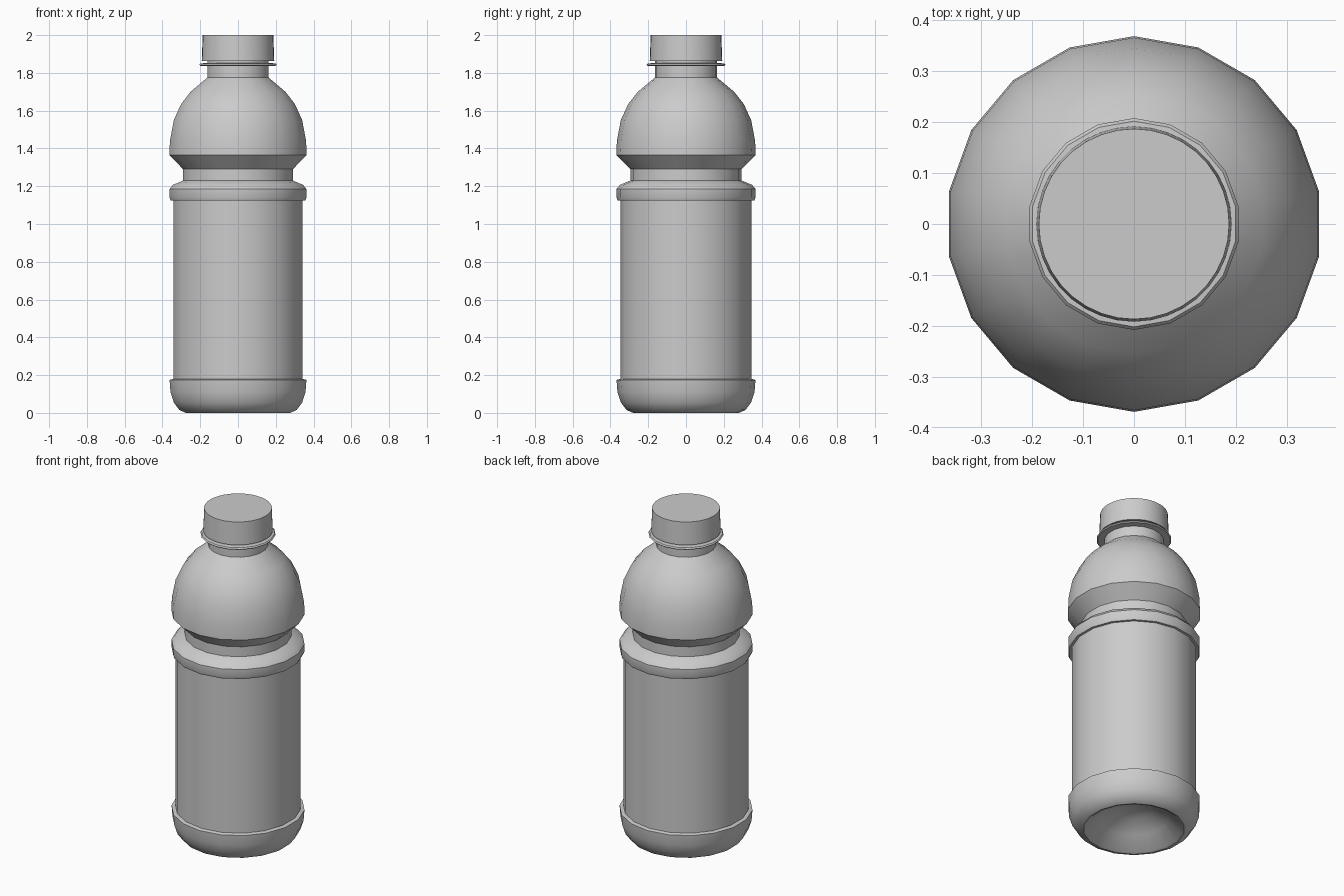
import bpy, bmesh, math

cube = bpy.data.objects.get("Cube")
if cube:
    bpy.data.objects.remove(cube, do_unlink=True)

grey = bpy.data.materials.new("plain grey")
grey.use_nodes = True
colour = (0.6, 0.6, 0.6, 1)
grey.diffuse_color = colour
grey.node_tree.nodes["Principled BSDF"].inputs["Base Color"].default_value = colour


def lathe(name, profile, sides):
    """Revolve a (radius, height) profile about z, first vertex on +y."""
    bm = bmesh.new()
    rings = []
    for r, z in profile:
        if r == 0:
            rings.append([bm.verts.new((0, 0, z))] * sides)
            continue
        ring = []
        for i in range(sides):
            a = math.pi / 2 + math.tau * i / sides
            ring.append(bm.verts.new((r * math.cos(a), r * math.sin(a), z)))
        rings.append(ring)
    for low, high in zip(rings, rings[1:]):
        for i in range(sides):
            j = (i + 1) % sides
            corners = list(dict.fromkeys((low[i], low[j], high[j], high[i])))
            bm.faces.new(corners)
    bmesh.ops.recalc_face_normals(bm, faces=bm.faces)
    mesh = bpy.data.meshes.new(name)
    bm.to_mesh(mesh)
    bm.free()
    mesh.materials.append(grey)
    obj = bpy.data.objects.new(name, mesh)
    bpy.context.collection.objects.link(obj)
    bpy.ops.object.select_all(action="DESELECT")
    obj.select_set(True)
    bpy.context.view_layer.objects.active = obj
    bpy.ops.object.shade_smooth_by_angle(angle=math.radians(32))
    return obj


# Hollow underside, rounded foot, label wall, grip ring, waist, dome and neck
foot = [(0, 0.14), (0.1, 0.12), (0.19, 0.07), (0.265, 0.005),
        (0.28, 0), (0.315, 0.015), (0.345, 0.055), (0.363, 0.11), (0.368, 0.175)]
label_wall = [(0.347, 0.18), (0.347, 1.125)]
grip_ring = [(0.362, 1.125), (0.368, 1.14), (0.368, 1.185), (0.35, 1.207), (0.295, 1.23)]
waist = [(0.295, 1.29), (0.369, 1.365)]
dome = [(0.366, 1.44), (0.345, 1.55), (0.306, 1.635), (0.255, 1.7), (0.165, 1.775)]
neck = [(0.165, 1.95), (0, 1.95)]
lathe("bottle_body", foot + label_wall + grip_ring + waist + dome + neck, 18)

# Thin collar below the cap
lathe("neck_collar", [(0.16, 1.835), (0.202, 1.837), (0.208, 1.843),
                      (0.202, 1.85), (0.16, 1.853)], 18)

# Screw cap, slightly tapered
lathe("cap", [(0.16, 1.862), (0.192, 1.862), (0.187, 2), (0, 2)], 36)
